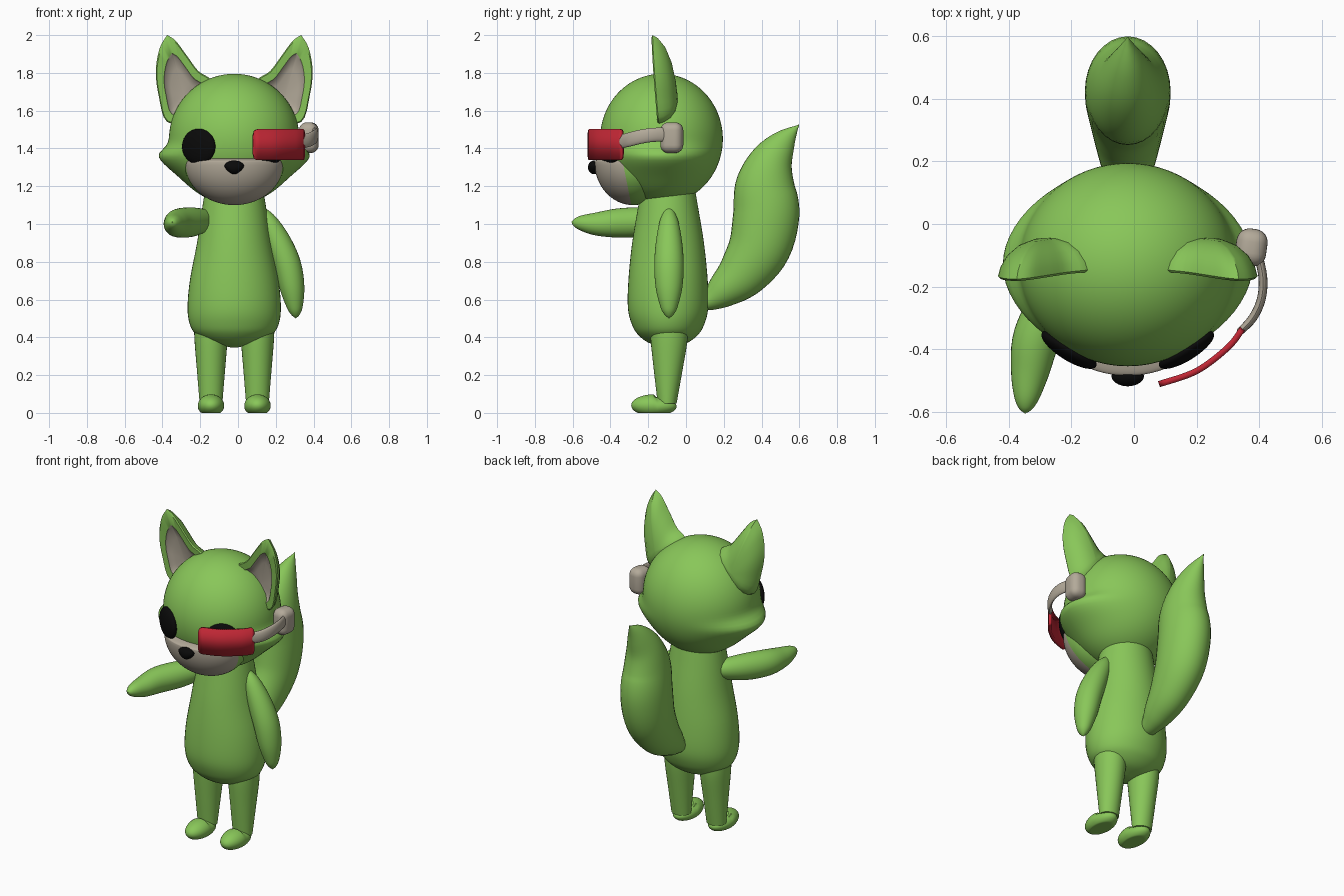
import bpy, bmesh, math
from mathutils import Vector, Matrix

old = bpy.data.objects.get("Cube")
if old:
    bpy.data.objects.remove(old, do_unlink=True)

MID = -0.02  # symmetry plane of the figure


def material(name, rgb):
    m = bpy.data.materials.new(name)
    m.use_nodes = True
    m.diffuse_color = (*rgb, 1)
    bsdf = next(n for n in m.node_tree.nodes if n.type == 'BSDF_PRINCIPLED')
    bsdf.inputs["Base Color"].default_value = (*rgb, 1)
    return m


GREEN = material("leaf green", (0.25, 0.57, 0.10))
BEIGE = material("warm beige", (0.45, 0.40, 0.32))
BLACK = material("black", (0.003, 0.003, 0.003))
RED = material("visor red", (0.53, 0.02, 0.035))


def finish(name, bm, *mats, angle=45):
    bmesh.ops.recalc_face_normals(bm, faces=bm.faces)
    me = bpy.data.meshes.new(name)
    bm.to_mesh(me)
    bm.free()
    ob = bpy.data.objects.new(name, me)
    bpy.context.scene.collection.objects.link(ob)
    for m in mats:
        me.materials.append(m)
    bpy.ops.object.select_all(action='DESELECT')
    ob.select_set(True)
    bpy.context.view_layer.objects.active = ob
    bpy.ops.object.shade_smooth_by_angle(angle=math.radians(angle))
    return ob


def smooth_path(pts, steps=5):
    """Catmull-Rom interpolation of points of any dimension."""
    p = [pts[0]] + list(pts) + [pts[-1]]
    out = []
    for i in range(1, len(p) - 2):
        for k in range(steps):
            t = k / steps
            out.append([0.5 * (2 * b + (c - a) * t + (2 * a - 5 * b + 4 * c - d) * t * t
                               + (3 * b - a - 3 * c + d) * t ** 3)
                        for a, b, c, d in zip(*p[i - 1:i + 3])])
    return out + [list(pts[-1])]


def bridge(bm, r0, r1, mat=0):
    n = len(r0)
    for i in range(n):
        bm.faces.new((r0[i], r0[(i + 1) % n], r1[(i + 1) % n], r1[i])).material_index = mat


def sweep(name, stations, ref, mat, sides=32):
    """Elliptic tube through stations (x, y, z, radius along ref, other radius)."""
    st = smooth_path(stations)
    pos = [Vector(s[:3]) for s in st]
    ref = Vector(ref)
    bm = bmesh.new()
    rings = []
    for i, s in enumerate(st):
        t = (pos[min(i + 1, len(st) - 1)] - pos[max(i - 1, 0)]).normalized()
        u = (ref - t * ref.dot(t)).normalized()
        v = t.cross(u)
        a, b = max(s[3], 0.002), max(s[4], 0.002)
        rings.append([bm.verts.new(pos[i] + u * a * math.cos(q) + v * b * math.sin(q))
                      for q in (2 * math.pi * k / sides for k in range(sides))])
    for r0, r1 in zip(rings, rings[1:]):
        bridge(bm, r0, r1)
    bm.faces.new(rings[0])
    bm.faces.new(rings[-1])
    return finish(name, bm, mat)


def ball(center, radii, turn=0, u=40, v=28):
    bm = bmesh.new()
    mx = Matrix.Translation(center) @ Matrix.Rotation(turn, 4, 'Z') @ Matrix.Diagonal((*radii, 1))
    bmesh.ops.create_uvsphere(bm, u_segments=u, v_segments=v, radius=1, matrix=mx)
    return bm


# Head: round skull with cheeks pulled out to points
bm = ball((MID, -0.13, 1.45), (0.345, 0.325, 0.345), u=64, v=56)
for vert in bm.verts:
    nx = (vert.co.x - MID) / 0.345
    dz = vert.co.z - 1.355
    spread = 0.05 if dz > 0 else 0.1
    vert.co.x += math.copysign(0.075 * abs(nx) ** 2.5 * math.exp(-(dz / spread) ** 2), nx)
finish("head", bm, GREEN, angle=60)

# Muzzle: half bowl with a flattened top, beige in front and green behind
bm = ball((MID, -0.28, 1.33), (0.265, 0.205, 0.23), u=64, v=40)
for vert in bm.verts:
    if vert.co.z > 1.33:
        vert.co.z = 1.33 + (vert.co.z - 1.33) * 0.12
cut_co, cut_no = Vector((0, -0.335, 1.33)), Vector((0, 1, 0.2)).normalized()
bmesh.ops.bisect_plane(bm, geom=bm.verts[:] + bm.edges[:] + bm.faces[:],
                       plane_co=cut_co, plane_no=cut_no)
for f in bm.faces:
    f.material_index = int((f.calc_center_median() - cut_co).dot(cut_no) > 0)
finish("muzzle", bm, BEIGE, GREEN)

# Nose: rounded triangle
bm = ball((MID, -0.487, 1.30), (0.054, 0.032, 0.036))
for vert in bm.verts:
    vert.co.x = MID + (vert.co.x - MID) * (1 + 9 * (min(vert.co.z, 1.31) - 1.31))
finish("nose", bm, BLACK)

# Ear outline, measured outward from the symmetry plane
EAR = [(.355, 2.0), (.395, 1.93), (.415, 1.81), (.40, 1.68), (.355, 1.54), (.22, 1.55),
       (.13, 1.68), (.12, 1.76), (.19, 1.81), (.25, 1.89), (.31, 1.97)]
# (scale, depth behind the front plane, colour of the band that follows)
EAR_RINGS = [(.02, .03, 1), (.45, .025, 1), (.66, .012, 1), (.70, 0, 0), (.96, -.003, 0),
             (1, .004, 0), (.95, .03, 0), (.8, .065, 0), (.55, .092, 0), (.25, .105, 0), (.02, .108, 0)]


def ear(name, side):
    bm = bmesh.new()
    loop = smooth_path(EAR + EAR[:1], 4)[:-1]
    rings = []
    for s, depth, _ in EAR_RINGS:
        ring = []
        for px, pz in loop:
            x, z = .27 + (px - .27) * s, 1.68 + (pz - 1.68) * s
            front = -0.135 - 0.07 * (z - 1.55) - 0.06 * (x - 0.12)
            ring.append(bm.verts.new((MID + side * x, front + depth, z)))
        rings.append(ring)
    for (r0, r1), spec in zip(zip(rings, rings[1:]), EAR_RINGS):
        bridge(bm, r0, r1, spec[2])
    bm.faces.new(rings[0]).material_index = 1
    bm.faces.new(rings[-1])
    finish(name, bm, GREEN, BEIGE)


# Paired parts: ears, eyes, legs, feet
for side, label in ((1, "left"), (-1, "right")):
    ear(label + "_ear", side)
    finish(label + "_eye", ball((MID + side * 0.188, -0.402, 1.41), (0.102, 0.034, 0.094),
                                side * math.radians(32)), BLACK)
    lx = MID + side * 0.123
    sweep(label + "_leg", [(lx, -.09, .47, .09, .10), (lx, -.09, .38, .087, .097),
                           (lx, -.095, .22, .074, .075), (lx, -.1, .05, .06, .05)],
          (1, 0, 0), GREEN)
    bm = ball((lx, -0.17, 0.04), (0.07, 0.12, 0.058))
    for vert in bm.verts:
        vert.co.z = max(vert.co.z, 0)
        if vert.co.y > -0.17:
            vert.co.z *= 0.85
    finish(label + "_foot", bm, GREEN)

# Body: (height, half width, half depth)
BODY = [(1.2, .15, .14), (1.1, .167, .157), (.9, .197, .19), (.7, .235, .21), (.55, .247, .212),
        (.46, .232, .188), (.41, .195, .155), (.37, .125, .1), (.347, .02, .02)]
sweep("body", [(MID, -0.095, z, a, b) for z, a, b in BODY], (1, 0, 0), GREEN, 48)

# Arms: left hangs, right reaches forward
sweep("left_arm", [(.12, -.09, 1.08, .02, .02), (.16, -.09, 1.01, .05, .05),
                   (.215, -.09, .9, .07, .068), (.262, -.09, .78, .078, .073),
                   (.287, -.09, .66, .07, .065), (.301, -.09, .56, .045, .042),
                   (.305, -.09, .52, .024, .022), (.306, -.09, .50, 0, 0)], (0, 1, 0), GREEN)
sweep("right_arm", [(-.12, -.06, 1.03, .03, .03), (-.18, -.13, 1.02, .06, .06),
                    (-.25, -.24, 1.01, .078, .075), (-.31, -.36, 1.005, .077, .076),
                    (-.332, -.47, 1.0, .062, .062), (-.343, -.55, 1.005, .042, .042),
                    (-.347, -.59, 1.008, .022, .022), (-.348, -.606, 1.01, 0, 0)],
      (0, 0, 1), GREEN)

# Bushy tail: (y, z, half width, half thickness)
TAIL = [(.07, .57, .04, .03), (.13, .60, .06, .06), (.2, .65, .088, .095), (.3, .74, .113, .135),
        (.39, .88, .133, .165), (.425, 1.05, .137, .175), (.42, 1.2, .125, .16),
        (.452, 1.33, .1, .118), (.52, 1.44, .055, .065), (.598, 1.525, 0, 0)]
sweep("tail", [(MID, y, z, a, b) for y, z, a, b in TAIL], (1, 0, 0), GREEN)

# Headset: rounded earpiece, curved strap and curved visor plate
bm = bmesh.new()
bmesh.ops.create_cube(bm, size=1, matrix=Matrix.Translation((0.375, -0.075, 1.457))
                      @ Matrix.Rotation(math.radians(-8), 4, 'Z')
                      @ Matrix.Diagonal((0.1, 0.12, 0.162, 1)))
bmesh.ops.bevel(bm, geom=bm.edges[:], offset=0.042, segments=6, profile=0.5, affect='EDGES')
finish("earpiece", bm, BEIGE)
sweep("headset_strap", [(.395, -.09, 1.473, .037, .014), (.412, -.17, 1.472, .037, .014),
                        (.407, -.24, 1.462, .037, .014), (.38, -.30, 1.447, .037, .014),
                        (.338, -.345, 1.436, .036, .012)], (0, 0, 1), BEIGE, 20)

bm = bmesh.new()
path = smooth_path([(.347, -.335), (.30, -.395), (.2, -.47), (.08, -.512)], 12)
columns = []
for i, (x, y) in enumerate(path):
    edge = max(0, (abs(2 * i / (len(path) - 1) - 1) - 0.8) / 0.2)
    h = 0.048 + 0.034 * math.sqrt(max(0, 1 - edge ** 2))
    columns.append([bm.verts.new((x, y, 1.42 + h * k)) for k in (-1, 1)])
for (a, b), (c, d) in zip(columns, columns[1:]):
    bm.faces.new((a, c, d, b))
visor = finish("visor", bm, RED)
solid = visor.modifiers.new("thickness", 'SOLIDIFY')
solid.thickness = 0.02
solid.offset = 0
